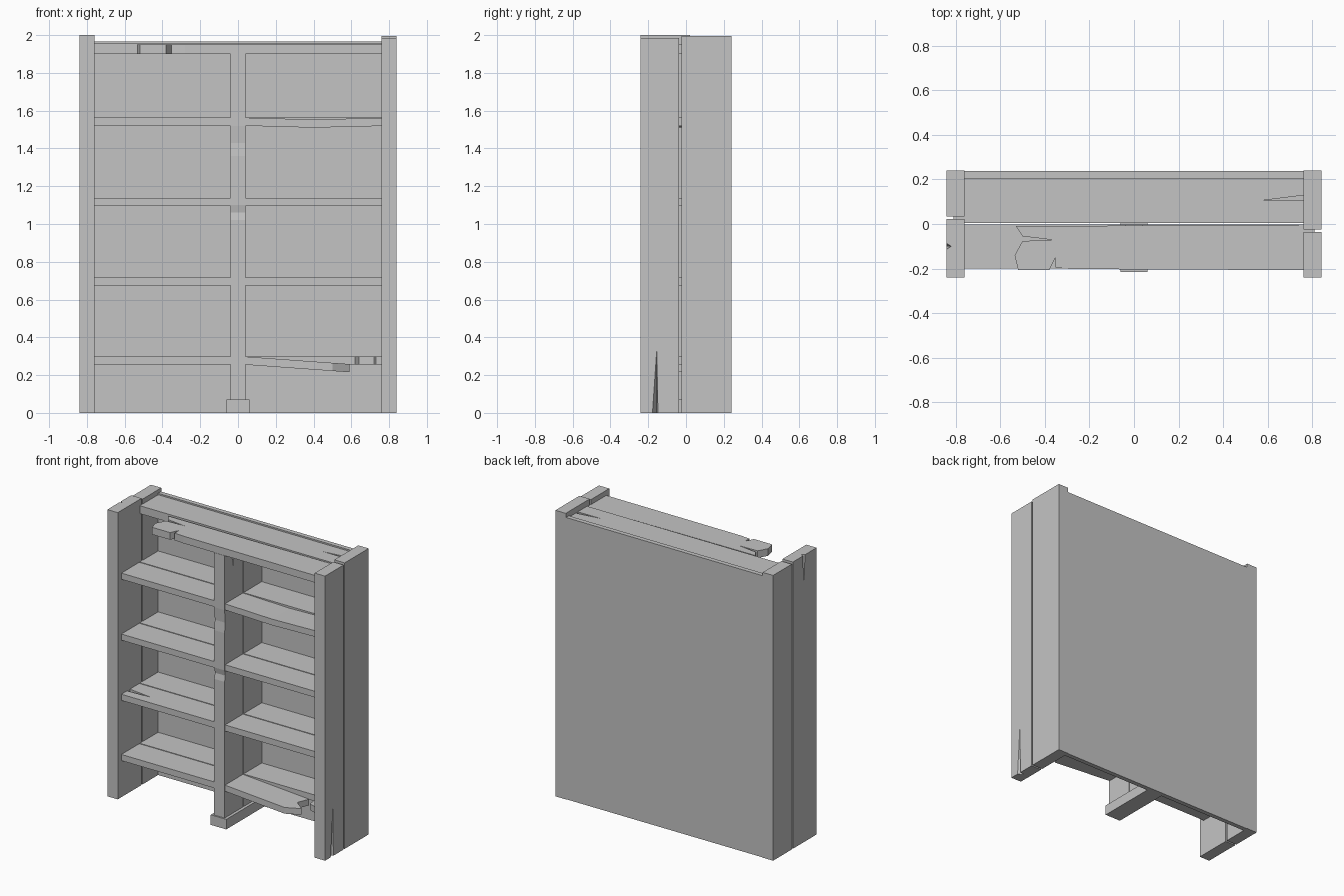
import bpy
import bmesh
from mathutils import Vector

cube = bpy.data.objects.get("Cube")
if cube:
    bpy.data.objects.remove(cube, do_unlink=True)

GREY = 0.55
wood = bpy.data.materials.new("plain_grey_wood")
wood.use_nodes = True
wood.diffuse_color = (GREY, GREY, GREY, 1)
wood.node_tree.nodes["Principled BSDF"].inputs["Base Color"].default_value = (GREY, GREY, GREY, 1)


def add_object(name, bm):
    bmesh.ops.recalc_face_normals(bm, faces=bm.faces)
    mesh = bpy.data.meshes.new(name)
    bm.to_mesh(mesh)
    bm.free()
    mesh.materials.append(wood)
    obj = bpy.data.objects.new(name, mesh)
    bpy.context.collection.objects.link(obj)
    return obj


def prism(name, outline, axis, low, high):
    """Extrude a 2D outline along an axis; outline holds the other two coordinates in order."""
    bm = bmesh.new()
    verts = []
    for p in outline:
        co = list(p)
        co.insert("xyz".index(axis), low)
        verts.append(bm.verts.new(co))
    face = bm.faces.new(verts)
    new = bmesh.ops.extrude_face_region(bm, geom=[face])["geom"]
    shift = Vector([high - low if a == axis else 0 for a in "xyz"])
    bmesh.ops.translate(bm, vec=shift, verts=[v for v in new if isinstance(v, bmesh.types.BMVert)])
    return add_object(name, bm)


def board(name, x, y, z):
    return prism(name, [(x[0], y[0]), (x[1], y[0]), (x[1], y[1]), (x[0], y[1])], "z", *z)


def crack(target, base, tip):
    """Cut a tapering split out of a board, then drop the cutter."""
    bm = bmesh.new()
    bottom = [bm.verts.new(p) for p in base]
    top = bm.verts.new(tip)
    bm.faces.new(bottom)
    for i in range(3):
        bm.faces.new((bottom[i], bottom[(i + 1) % 3], top))
    cutter = add_object("crack_cutter", bm)
    cutter.hide_render = True
    mod = target.modifiers.new("crack", "BOOLEAN")
    mod.operation, mod.solver, mod.object = "DIFFERENCE", "EXACT", cutter
    bpy.context.view_layer.objects.active = target
    bpy.ops.object.modifier_apply(modifier=mod.name)
    bpy.data.objects.remove(cutter, do_unlink=True)


# Side walls, two upright planks each with a narrow gap
right_front = board("right_side_front_plank", (-0.84, -0.76), (-0.24, 0.022), (0, 2.0))
board("right_side_back_plank", (-0.84, -0.76), (0.034, 0.24), (0, 1.99))
left_front = board("left_side_front_plank", (0.76, 0.84), (-0.24, -0.036), (0, 1.985))
board("left_side_back_plank", (0.76, 0.84), (-0.024, 0.24), (0, 1.995))
crack(left_front, [(0.86, -0.19, -0.01), (0.86, -0.145, -0.01), (0.8, -0.155, -0.01)], (0.842, -0.155, 0.35))
crack(right_front, [(-0.85, -0.12, 2.01), (-0.85, -0.08, 2.01), (-0.82, -0.1, 2.01)], (-0.842, -0.1, 1.78))

# Back panel
board("back_panel", (-0.762, 0.762), (0.205, 0.237), (0, 1.965))

# Centre divider with worn front edge, and its foot
divider = [(-0.205, 0), (-0.205, 1.02), (-0.197, 1.06), (-0.205, 1.1), (-0.205, 1.36),
           (-0.198, 1.43), (-0.205, 1.52), (-0.205, 1.9), (-0.003, 1.9), (-0.003, 0)]
front_divider = prism("divider_front_plank", divider, "x", -0.04, 0.04)
crack(front_divider, [(0.05, -0.14, 1.91), (0.05, -0.09, 1.91), (0.015, -0.11, 1.91)], (0.042, -0.11, 1.78))
board("divider_back_plank", (-0.04, 0.04), (0.004, 0.206), (0, 1.9))
board("divider_foot", (-0.06, 0.06), (-0.215, 0.206), (0, 0.07))

# Top: splintered front plank and split back plank
top_outline = [(0.81, -0.003), (-0.53, -0.01), (-0.5, -0.055), (-0.36, -0.072), (-0.5, -0.076),
               (-0.535, -0.14), (-0.52, -0.207), (-0.38, -0.207), (-0.352, -0.15), (-0.352, -0.196),
               (-0.28, -0.202), (0.81, -0.207)]
prism("top_front_plank", top_outline, "z", 1.9, 1.95)
top_back = [(-0.81, 0.004), (0.81, 0.004), (0.81, 0.108), (0.58, 0.106), (0.81, 0.135),
            (0.81, 0.206), (-0.81, 0.206)]
prism("top_back_plank", top_back, "z", 1.9, 1.955)

# Shelves: two planks in each bay
FRONT, BACK = (-0.2, -0.003), (0.004, 0.206)
for level, z in enumerate((0.255, 0.675, 1.095, 1.52)):
    height = (z, z + 0.043)
    for side, x in (("right", (-0.81, -0.04)), ("left", (0.04, 0.81))):
        name = f"{side}_shelf_{level + 1}"
        board(name + "_back_plank", x, BACK, height)
        if side == "right" and level == 1:
            # Split end
            split = [(-0.04, -0.2), (-0.04, -0.003), (-0.81, -0.003), (-0.81, -0.1),
                     (-0.58, -0.13), (-0.81, -0.14), (-0.81, -0.2)]
            prism(name + "_front_plank", split, "z", *height)
        elif side == "left" and level == 3:
            # Sagging plank
            low, high = height
            sag = [(0.04, low), (0.4, low - 0.01), (0.81, low),
                   (0.81, high), (0.4, high - 0.01), (0.04, high)]
            prism(name + "_front_plank", sag, "y", *FRONT)
        elif side == "left" and level == 0:
            # Snapped plank hanging down, with its stub left in the wall
            snapped = [(0.04, -0.2), (0.5, -0.2), (0.59, -0.14), (0.52, -0.09), (0.55, -0.003), (0.04, -0.003)]
            plank = prism(name + "_snapped_plank", snapped, "z", *height)
            for v in plank.data.vertices:
                v.co.z -= 0.072 * (v.co.x - 0.04)
            stub = [(0.81, -0.2), (0.81, -0.003), (0.62, -0.003), (0.64, -0.12), (0.72, -0.15), (0.73, -0.2)]
            prism(name + "_stub", stub, "z", *height)
        else:
            board(name + "_front_plank", x, FRONT, height)
